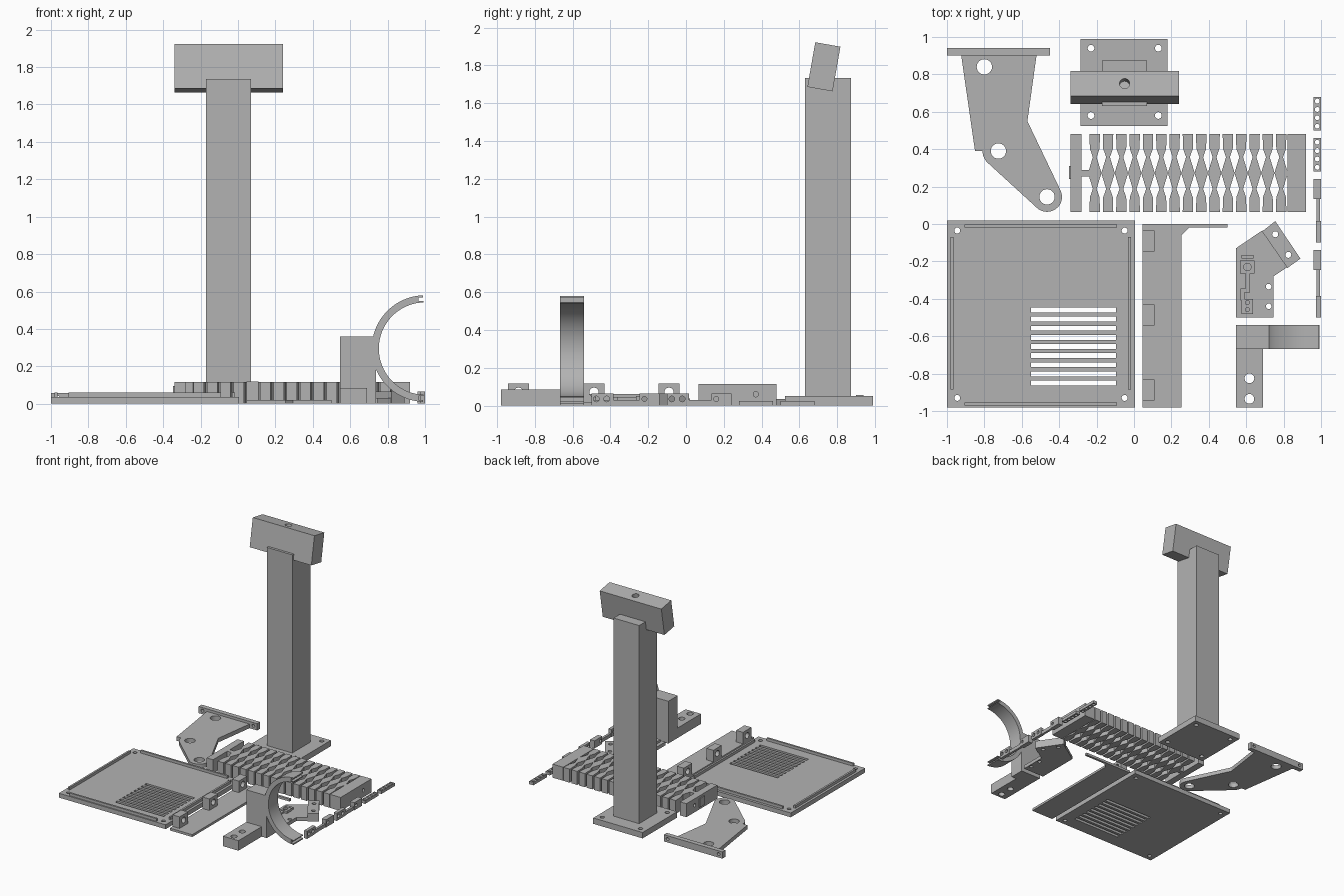
import bpy, bmesh, math
from mathutils import Matrix

if "Cube" in bpy.data.objects:
    bpy.data.objects.remove(bpy.data.objects["Cube"])

grey = bpy.data.materials.new("printed_grey")
grey.diffuse_color = (0.45, 0.45, 0.45, 1)
grey.use_nodes = True
grey.node_tree.nodes["Principled BSDF"].inputs["Base Color"].default_value = grey.diffuse_color


def finish(name, bm):
    bmesh.ops.recalc_face_normals(bm, faces=bm.faces)
    me = bpy.data.meshes.new(name)
    bm.to_mesh(me)
    bm.free()
    me.materials.append(grey)
    ob = bpy.data.objects.new(name, me)
    bpy.context.collection.objects.link(ob)
    return ob


def add_box(bm, x0, x1, y0, y1, z0, z1):
    m = Matrix.Translation(((x0 + x1) / 2, (y0 + y1) / 2, (z0 + z1) / 2))
    bmesh.ops.create_cube(bm, size=1, matrix=m @ Matrix.Diagonal((x1 - x0, y1 - y0, z1 - z0, 1)))


def add_cyl(bm, c, r, length, axis='Z', n=24):
    rot = {'Z': Matrix(), 'X': Matrix.Rotation(math.pi / 2, 4, 'Y'),
           'Y': Matrix.Rotation(math.pi / 2, 4, 'X')}[axis]
    bmesh.ops.create_cone(bm, cap_ends=True, segments=n, radius1=r, radius2=r,
                          depth=length, matrix=Matrix.Translation(c) @ rot)


def boxes(name, *dims):
    bm = bmesh.new()
    for d in dims:
        add_box(bm, *d)
    return finish(name, bm)


def prism(name, pts, a, b, axis='Z'):
    """Extrude an outline along z, or an x-z outline along y."""
    bm = bmesh.new()
    place = (lambda p, h: (p[0], p[1], h)) if axis == 'Z' else (lambda p, h: (p[0], h, p[1]))
    f = bm.faces.new([bm.verts.new(place(p, a)) for p in pts])
    ext = bmesh.ops.extrude_face_region(bm, geom=[f])
    d = (0, 0, b - a) if axis == 'Z' else (0, b - a, 0)
    bmesh.ops.translate(bm, vec=d, verts=[v for v in ext['geom'] if isinstance(v, bmesh.types.BMVert)])
    return finish(name, bm)


def arc(cx, cy, r, a0, a1, n):
    return [(cx + r * math.cos(math.radians(a0 + (a1 - a0) * i / n)),
             cy + r * math.sin(math.radians(a0 + (a1 - a0) * i / n))) for i in range(n + 1)]


def boolean(ob, other, op):
    mod = ob.modifiers.new(op.lower(), 'BOOLEAN')
    mod.operation, mod.solver, mod.object = op, 'EXACT', other
    bpy.context.view_layer.objects.active = ob
    bpy.ops.object.modifier_apply(modifier=mod.name)
    bpy.data.objects.remove(other)


def drill(ob, holes=(), slots=()):
    """holes: (centre, radius, length, axis); slots: box bounds."""
    bm = bmesh.new()
    for h in holes:
        add_cyl(bm, *h)
    for s in slots:
        add_box(bm, *s)
    boolean(ob, finish("cutter", bm), 'DIFFERENCE')


def smooth(ob):
    bpy.ops.object.select_all(action='DESELECT')
    ob.select_set(True)
    bpy.context.view_layer.objects.active = ob
    bpy.ops.object.shade_smooth_by_angle()


# Angled mounting plate with end flange
plate = prism("mount_plate", [(-0.52, 0.91), (-0.925, 0.91), (-0.85, 0.39)]
              + arc(-0.725, 0.39, 0.085, 180, 230, 6)
              + arc(-0.465, 0.145, 0.08, 230, 387, 16) + [(-0.57, 0.55)], 0, 0.035)
drill(plate, [((x, y, 0), 0.041, 0.3, 'Z') for x, y in ((-0.8, 0.84), (-0.725, 0.39), (-0.465, 0.145))])
flange = boxes("mount_flange", (-1, -0.45, 0.9, 0.94, 0, 0.057))
drill(flange, [((x, 0.92, 0.03), 0.013, 0.2, 'Y') for x in (-0.965, -0.485)])

# Tall post with base and tilted head
base = boxes("post_base", (-0.285, 0.18, 0.525, 0.99, 0, 0.05))
drill(base, [((x, y, 0), 0.018, 0.3, 'Z') for x in (-0.23, 0.13) for y in (0.58, 0.94)])
boxes("post", (-0.17, 0.07, 0.63, 0.873, 0.04, 1.735))
head = boxes("post_head", (-0.34, 0.24, -0.0675, 0.0675, -0.12, 0.12))
drill(head, [((-0.05, 0, 0.12), 0.027, 0.16, 'Z')])
head.matrix_world = Matrix.Translation((0, 0.73, 1.793)) @ Matrix.Rotation(math.radians(-10), 4, 'X')

# Flexible spine: end blocks and bow-tie ribs meeting on the centre line
left = boxes("spine_end_left", (-0.34, -0.28, 0.065, 0.48, 0, 0.115))
drill(left, [((-0.34, 0.37, 0.06), 0.014, 0.06, 'X')])
boxes("spine_tab", (-0.347, -0.335, 0.24, 0.31, 0.02, 0.095))
right = boxes("spine_end_right", (0.82, 0.92, 0.065, 0.48, 0, 0.115))
drill(right, [((0.92, 0.37, 0.06), 0.014, 0.06, 'X')])
half = [(-0.2075, 0.028), (-0.13, 0.026), (-0.085, 0.01), (0, 0.036),
        (0.085, 0.01), (0.13, 0.026), (0.2075, 0.028)]
for i in range(15):
    cx = -0.21 + i * 0.0712
    prism(f"spine_rib_{i}", [(cx + w, 0.2725 + v) for v, w in half]
          + [(cx - w, 0.2725 + v) for v, w in reversed(half)], 0, 0.115)
boxes("spine_links", (-0.29, -0.235, 0.255, 0.29, 0, 0.115), (0.79, 0.83, 0.255, 0.29, 0, 0.115))

# Vented cover with rails
cover = boxes("cover", (-1, 0.005, -0.98, 0.02, 0, 0.037))
drill(cover, [((x, y, 0), 0.016, 0.2, 'Z') for x in (-0.945, -0.05) for y in (-0.035, -0.93)],
      [(-0.55, -0.095, y - 0.013, y + 0.013, -0.1, 0.1) for y in (-0.46 - 0.0488 * i for i in range(9))])
boxes("cover_rails", (-0.905, -0.09, -0.018, -0.002, 0.03, 0.06), (-0.905, -0.09, -0.97, -0.954, 0.03, 0.06),
      (-0.98, -0.964, -0.885, -0.07, 0.03, 0.06), (-0.032, -0.016, -0.885, -0.07, 0.03, 0.06))

# Side strip with arm and drilled lugs
prism("side_strip", [(0.045, -0.98), (0.255, -0.98), (0.255, -0.06), (0.295, -0.02),
                     (0.5, -0.02), (0.5, 0), (0.045, 0)], 0, 0.02)
for i, y in enumerate((-0.09, -0.487, -0.887)):
    lug = boxes(f"strip_lug_{i}", (0.045, 0.11, y - 0.056, y + 0.056, 0.01, 0.118))
    drill(lug, [((0.08, y, 0.07), 0.025, 0.3, 'X')])

# Small angled bracket with raised end and fittings
thin = prism("bracket_plate", [(0.545, -0.5), (0.745, -0.5), (0.745, -0.28), (0.82, -0.23),
                               (0.685, -0.035), (0.545, -0.13)], 0, 0.03)
drill(thin, [((0.72, y, 0), 0.015, 0.3, 'Z') for y in (-0.335, -0.44)])
wing = prism("bracket_wing", [(0.82, -0.235), (0.89, -0.185), (0.755, 0.015), (0.685, -0.04)], 0, 0.065)
drill(wing, [((x, y, 0), 0.016, 0.3, 'Z') for x, y in ((0.755, -0.055), (0.825, -0.165))])
fit = boxes("bracket_fittings", (0.567, 0.645, -0.265, -0.195, 0.02, 0.05),
            (0.575, 0.635, -0.48, -0.4, 0.02, 0.05), (0.575, 0.64, -0.185, -0.165, 0.02, 0.045))
drill(fit, [((0.606, y, 0.06), r, 0.05, 'Z') for y, r in ((-0.23, 0.02), (-0.42, 0.011), (-0.458, 0.011))])
boxes("bracket_rod", (0.595, 0.62, -0.35, -0.26, 0.02, 0.045), (0.57, 0.62, -0.365, -0.345, 0.02, 0.045),
      (0.57, 0.59, -0.41, -0.345, 0.02, 0.045))

# Half-ring holder: foot, upright and notched ring
foot = boxes("holder_foot", (0.545, 0.69, -0.98, -0.6, 0, 0.085))
drill(foot, [((0.617, y, 0.05), 0.026, 0.3, 'Z') for y in (-0.825, -0.935)])
C = (1.0, 0.295)
upright = boxes("holder_upright", (0.545, 0.737, -0.667, -0.54, 0, 0.36))
drill(upright, [((C[0], -0.6, C[1]), 0.265, 0.5, 'Y', 64)])
ring = prism("holder_ring", arc(*C, 0.285, 92, 268, 40) + arc(*C, 0.247, 268, 92, 40), -0.667, -0.54, 'Y')
drill(ring, slots=[(0.966, 1.1, -0.8, -0.4, z - 0.01, z + 0.01) for z in (0.031, 0.559)])

# Drilled bars and hinge bars along the right edge
for i, y0 in enumerate((0.5, 0.28)):
    bar = boxes(f"drilled_bar_{i}", (0.96, 1, y0, y0 + 0.18, 0, 0.025))
    drill(bar, [((0.98, y0 + 0.023 + 0.0447 * k, 0), 0.013, 0.2, 'Z') for k in range(4)])
for i, y0 in enumerate((-0.1, -0.5)):
    top = (0.24, -0.14)[i]
    lug = boxes(f"hinge_lug_{i}", (0.96, 1, top - 0.105, top, 0, 0.065))
    drill(lug, [((0.98, top - 0.08, 0.035), 0.013, 0.2, 'X')])
    tail = boxes(f"hinge_tail_{i}", (0.972, 1, y0, y0 + 0.115, 0, 0.065))
    drill(tail, [((0.98, y0 + d, 0.035), 0.015, 0.2, 'X') for d in (0.025, 0.08)])
    boxes(f"hinge_link_{i}", (0.975, 0.995, y0 + 0.1, top - 0.1, 0, 0.03))

for ob in list(bpy.data.objects):
    smooth(ob)
